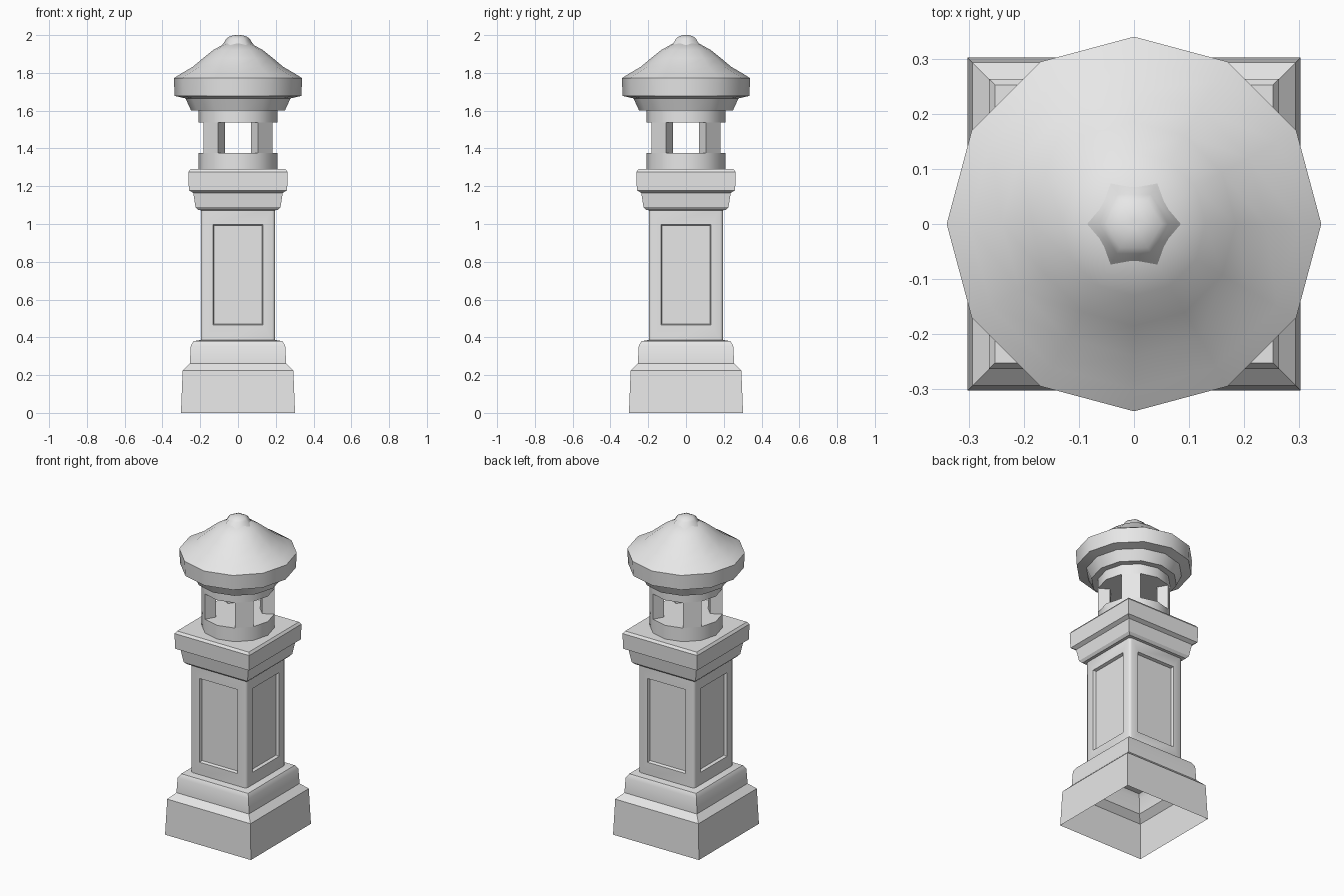
import bpy, bmesh
from math import cos, sin, pi, sqrt, radians

cube = bpy.data.objects.get("Cube")
if cube:
    bpy.data.objects.remove(cube)

stone = bpy.data.materials.new("grey_stone")
stone.use_nodes = True
GREY = (0.8, 0.8, 0.8, 1)
stone.diffuse_color = GREY
stone.node_tree.nodes["Principled BSDF"].inputs["Base Color"].default_value = GREY


def finish(name, bm, angle=40):
    """Turn a bmesh into a named, shaded stone part."""
    mesh = bpy.data.meshes.new(name)
    bm.to_mesh(mesh)
    bm.free()
    mesh.materials.append(stone)
    obj = bpy.data.objects.new(name, mesh)
    bpy.context.collection.objects.link(obj)
    bpy.ops.object.select_all(action="DESELECT")
    obj.select_set(True)
    bpy.context.view_layer.objects.active = obj
    bpy.ops.object.shade_smooth_by_angle(angle=radians(angle))
    return obj


def loft(profile, sides, cap_bottom=False, cap_top=False):
    """Stack regular rings (radius, height); four sides take half-widths."""
    bm = bmesh.new()
    turn, scale = (pi / 4, sqrt(2)) if sides == 4 else (0, 1)
    rings = []
    for r, z in profile:
        angles = [turn + 2 * pi * i / sides for i in range(sides)]
        rings.append([bm.verts.new((r * scale * cos(a), r * scale * sin(a), z)) for a in angles])
    for low, high in zip(rings, rings[1:]):
        for i in range(sides):
            j = (i + 1) % sides
            bm.faces.new((low[i], low[j], high[j], high[i]))
    if cap_bottom:
        bm.faces.new(rings[0][::-1])
    if cap_top:
        bm.faces.new(rings[-1])
    return bm


# Stepped base, hollow and open underneath
finish("base", loft([(0.302, 0), (0.293, 0.225), (0.255, 0.262), (0.25, 0.355),
                     (0.235, 0.38), (0.185, 0.388)], 4), 30)

# Square shaft with softened corners and a recessed panel on each side
bm = loft([(0.196, 0.38), (0.196, 1.08)], 4)
corners = [e for e in bm.edges if abs(e.verts[0].co.z - e.verts[1].co.z) > 0.1]
bmesh.ops.bevel(bm, geom=corners, offset=0.015, segments=2, profile=0.5, affect="EDGES")
sides = [f for f in bm.faces if f.calc_area() > 0.1]
for face in sides:
    bmesh.ops.inset_individual(bm, faces=[face], thickness=0.068)
    for v in face.verts:
        v.co.z = 0.465 if v.co.z < 0.7 else 0.998
    bmesh.ops.inset_individual(bm, faces=[face], thickness=0.008, depth=-0.018)
finish("shaft", bm, 50)

# Capital: moulding and slab
finish("capital", loft([(0.18, 1.07), (0.212, 1.075), (0.225, 1.09), (0.237, 1.165),
                        (0.26, 1.178), (0.263, 1.275), (0.252, 1.29)], 4, cap_top=True), 30)

# Lantern drum: two rings joined by four corner posts
R, INNER, SIDES = 0.21, 0.14, 12
finish("lantern_lower_ring", loft([(R, 1.285), (R, 1.377)], SIDES, True, True))
finish("lantern_upper_ring", loft([(R, 1.537), (R, 1.605)], SIDES, True, True))
for n, place in enumerate(("back_left", "back_right", "front_right", "front_left")):
    bm = bmesh.new()
    a, b = [n * pi / 2 + k * pi / 6 for k in (1, 2)]
    plan = [(R, a), (R, b), (INNER, b), (INNER, a)]
    low, high = [[bm.verts.new((r * cos(t), r * sin(t), z)) for r, t in plan]
                 for z in (1.377, 1.537)]
    for i in range(4):
        j = (i + 1) % 4
        bm.faces.new((low[i], low[j], high[j], high[i]))
    finish("lantern_post_" + place, bm)

# Domed roof with overhanging eave, and its six-sided finial
finish("roof", loft([(0.248, 1.6), (0.278, 1.665), (0.335, 1.678), (0.34, 1.772),
                     (0.3, 1.797), (0.24, 1.832), (0.185, 1.878), (0.13, 1.922),
                     (0.07, 1.955)], SIDES, True, True), 50)
finish("finial", loft([(0.095, 1.935), (0.078, 1.955), (0.062, 1.98), (0.05, 1.99),
                       (0.025, 1.999), (0.008, 2.0)], 6, cap_top=True), 70)
